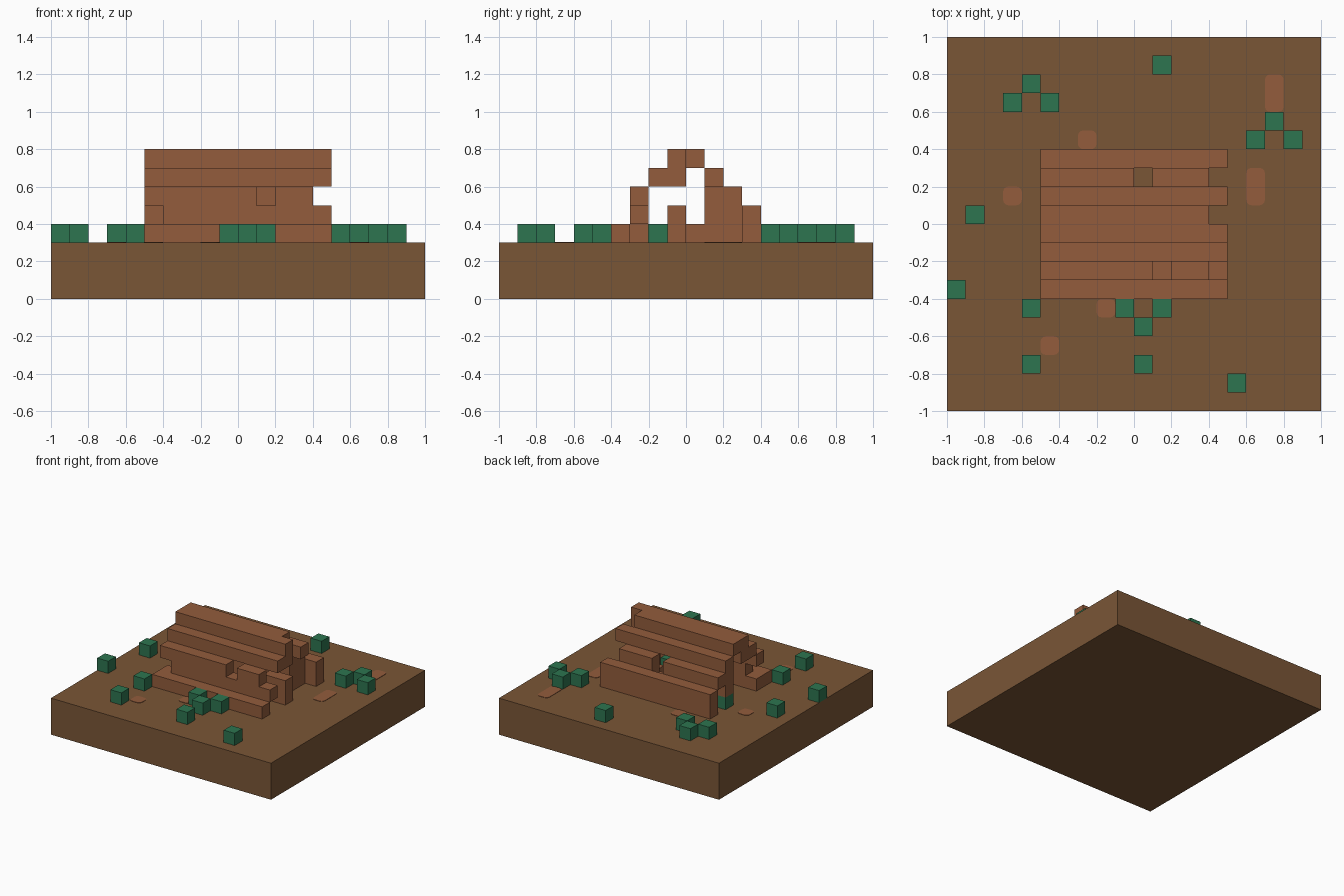
import bpy, bmesh, math
from mathutils import Vector

if "Cube" in bpy.data.objects:
    bpy.data.objects.remove(bpy.data.objects["Cube"])

U = 0.1        # block size
GROUND = 0.3   # top of the soil slab


def material(name, rgb):
    m = bpy.data.materials.new(name)
    m.diffuse_color = (*rgb, 1)
    m.use_nodes = True
    m.node_tree.nodes["Principled BSDF"].inputs["Base Color"].default_value = m.diffuse_color
    return m


SOIL = material("soil brown", (0.195, 0.093, 0.037))
WOOD = material("reddish wood", (0.292, 0.107, 0.045))
LEAF = material("leaf green", (0.026, 0.178, 0.080))


def finish(bm, name, mat):
    bmesh.ops.recalc_face_normals(bm, faces=bm.faces)
    mesh = bpy.data.meshes.new(name)
    bm.to_mesh(mesh)
    bm.free()
    mesh.materials.append(mat)
    ob = bpy.data.objects.new(name, mesh)
    bpy.context.collection.objects.link(ob)
    return ob


def box(name, lo, hi, mat):
    bm = bmesh.new()
    bmesh.ops.create_cube(bm, size=1)
    for v in bm.verts:
        v.co = Vector([lo[i] + (v.co[i] + 0.5) * (hi[i] - lo[i]) for i in range(3)])
    return finish(bm, name, mat)


def run(x0, x1, y, z0, z1):
    """Grid cells of one straight beam, x0..x1 along and z0..z1 up."""
    return {(x, y, z) for x in range(x0, x1) for z in range(z0, z1)}


def blocks(name, cells, mat):
    """Outer skin of a set of grid cells."""
    bm = bmesh.new()
    for c in cells:
        for axis in range(3):
            for side in (0, 1):
                n = list(c)
                n[axis] += 1 if side else -1
                if tuple(n) in cells:
                    continue
                quad = []
                for p, q in ((0, 0), (1, 0), (1, 1), (0, 1)):
                    o = [p, q]
                    o.insert(axis, side)
                    quad.append(bm.verts.new([(c[i] + o[i]) * U + (GROUND if i == 2 else 0)
                                              for i in range(3)]))
                if not side ^ (axis == 1):
                    quad.reverse()
                bm.faces.new(quad)
    bmesh.ops.remove_doubles(bm, verts=bm.verts, dist=0.001)
    bmesh.ops.dissolve_limit(bm, angle_limit=math.radians(1), verts=bm.verts, edges=bm.edges)
    return finish(bm, name, mat)


# Soil slab
box("ground_slab", (-1, -1, 0), (1, 1, GROUND), SOIL)

# Ruined cabin: stepped log courses, front to back
cabin = run(-5, 5, -4, 0, 1)                                   # front sill
cabin |= run(-5, 4, -3, 0, 1) | run(-4, 5, -3, 1, 2)           # front wall
cabin |= run(-5, 4, -3, 2, 3) - run(1, 2, -3, 2, 3)            # with a notch
cabin |= run(-5, 5, -2, 3, 4)                                  # front eave
cabin |= run(-5, 5, -1, 3, 5) | run(-5, 4, 0, 4, 5)            # ridge
cabin |= run(-5, 5, 1, 3, 4)                                   # back eave
cabin |= run(-4, 4, 1, 0, 1)                                   # inner back wall
cabin |= run(-5, 4, 1, 1, 3) - run(0, 2, 1, 1, 3)
cabin |= run(-5, 4, 2, 2, 3) | run(-4, 4, 2, 0, 2)             # middle back wall
cabin -= run(0, 1, 2, 0, 3)
cabin |= run(-5, 5, 3, 0, 2)                                   # outer back wall
cabin |= run(3, 5, -1, 0, 2) | run(2, 4, 0, 0, 1)              # fallen logs inside
blocks("ruined_cabin", cabin, WOOD)

# Leafy cubes around and inside the cabin (grid cells)
bushes = [(-7, 6), (-6, 7), (-5, 6), (1, 8), (6, 4), (7, 5), (8, 4), (-9, 0),
          (-10, -4), (-6, -5), (-6, -8), (-1, -5), (0, -6), (1, -5), (0, -8),
          (5, -9), (2, -2), (-5, 1)]
for i, (x, y) in enumerate(bushes):
    box(f"bush_{i + 1}", (x * U, y * U, GROUND),
        ((x + 1) * U, (y + 1) * U, GROUND + U), LEAF)


def patch(name, x, y, length):
    """Thin rounded plate lying on the soil."""
    r, h = 0.028, 0.003
    bm = bmesh.new()
    ring = []
    for k, (sx, sy) in enumerate(((1, 1), (-1, 1), (-1, -1), (1, -1))):
        cx = (x + 0.5) * U + sx * (U / 2 - r)
        cy = (y + length / 2) * U + sy * (length * U / 2 - r)
        for s in range(4):
            a = math.radians(90 * k + 30 * s)
            ring.append(bm.verts.new((cx + r * math.cos(a), cy + r * math.sin(a), GROUND)))
    face = bm.faces.new(ring)
    top = bmesh.ops.extrude_face_region(bm, geom=[face])["geom"]
    for v in top:
        if isinstance(v, bmesh.types.BMVert):
            v.co.z += h
    finish(bm, name, WOOD)


# Wood-coloured stains on the soil
stains = [(-3, 4, 1), (7, 6, 2), (6, 1, 2), (-7, 1, 1), (-2, -5, 1), (-5, -7, 1)]
for i, s in enumerate(stains):
    patch(f"ground_stain_{i + 1}", *s)
